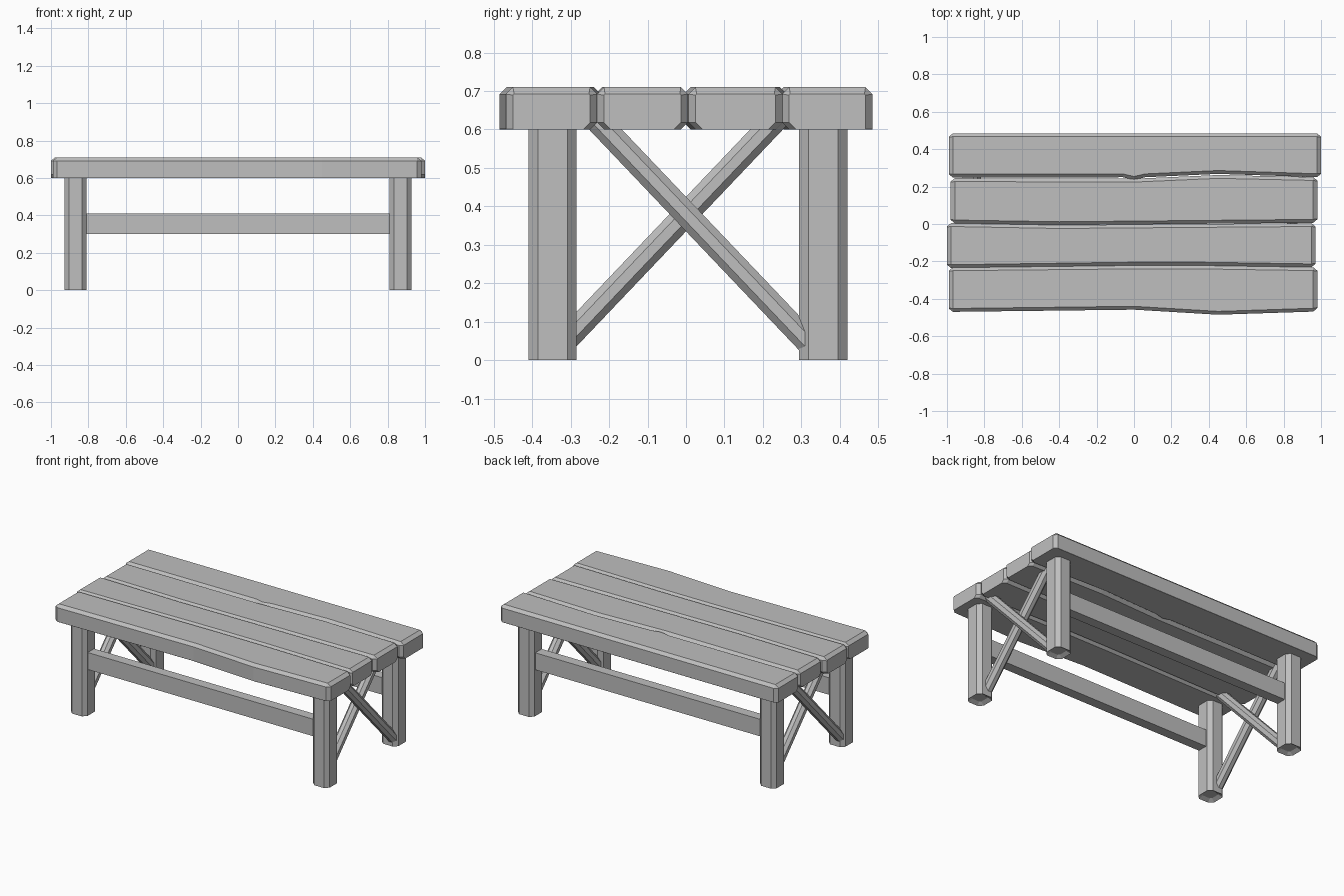
import bpy, bmesh, math
from mathutils import Matrix, Vector

cube = bpy.data.objects.get("Cube")
if cube:
    bpy.data.objects.remove(cube, do_unlink=True)

GREY = (0.52, 0.52, 0.52, 1)
mat = bpy.data.materials.new("plain_grey")
mat.use_nodes = True
mat.diffuse_color = GREY
mat.node_tree.nodes["Principled BSDF"].inputs["Base Color"].default_value = GREY


def finish(name, bm):
    bmesh.ops.recalc_face_normals(bm, faces=bm.faces)
    mesh = bpy.data.meshes.new(name)
    bm.to_mesh(mesh)
    bm.free()
    mesh.materials.append(mat)
    obj = bpy.data.objects.new(name, mesh)
    bpy.context.collection.objects.link(obj)
    return obj


def loft(bm, rings):
    """Skin a list of equal-length point rings and cap both ends."""
    loops = [[bm.verts.new(p) for p in ring] for ring in rings]
    n = len(loops[0])
    for a, b in zip(loops, loops[1:]):
        for i in range(n):
            j = (i + 1) % n
            bm.faces.new((a[i], a[j], b[j], b[i]))
    return bm.faces.new(loops[0]), bm.faces.new(loops[-1])


def octagon(w, d, c):
    """Rectangle of w by d with its corners cut by c."""
    w, d = w / 2, d / 2
    return [(w, c - d), (w, d - c), (w - c, d), (c - w, d),
            (-w, d - c), (-w, c - d), (c - w, -d), (w - c, -d)]


def value_at(points, x):
    """Linear interpolation along (x, y) points."""
    for (xa, ya), (xb, yb) in zip(points, points[1:]):
        if x <= xb:
            return ya + (yb - ya) * max(0, (x - xa) / (xb - xa))
    return points[-1][1]


# Tabletop planks with worn, slightly wavy edges
BOTTOM, TOP, CUT = 0.60, 0.71, 0.018


def plank(name, x0, x1, front, back, cut_front, cut_back):
    bends = {p[0] for p in front + back if x0 + 0.1 < p[0] < x1 - 0.1}
    xs = [x0, x0 + 0.022] + sorted(bends) + [x1 - 0.022, x1]
    rings = []
    for x in xs:
        end = CUT if x in (x0, x1) else 0
        y0, y1 = value_at(front, x) + end, value_at(back, x) - end
        top, low = TOP - end, BOTTOM
        c = 0.003 if end else CUT
        f, b = max(cut_front, 0.001), max(cut_back, 0.001)
        rings.append([(x, y0, low + f), (x, y0, top - c), (x, y0 + c, top),
                      (x, y1 - c, top), (x, y1, top - c), (x, y1, low + b),
                      (x, y1 - b, low), (x, y0 + f, low)])
    bm = bmesh.new()
    loft(bm, rings)
    return finish(name, bm)


plank("front_plank", -0.99, 0.98,
      [(-1, -0.47), (0, -0.458), (0.45, -0.485), (1, -0.467)],
      [(-1, -0.232), (0, -0.222), (0.35, -0.222), (1, -0.232)], 0, CUT)
plank("front_middle_plank", -1.0, 0.97,
      [(-1, -0.236), (0, -0.222), (0.35, -0.222), (1, -0.232)],
      [(-1, 0.005), (-0.4, -0.006), (1, 0.005)], CUT, CUT)
plank("back_middle_plank", -0.98, 0.98,
      [(-1, 0.004), (-0.4, -0.006), (1, 0.007)],
      [(-1, 0.245), (0, 0.242), (0.45, 0.262), (1, 0.25)], CUT, CUT)
plank("back_plank", -0.99, 1.0,
      [(-1, 0.248), (-0.06, 0.25), (0, 0.236), (0.06, 0.25), (0.45, 0.268), (1, 0.25)],
      [(-1, 0.485), (1, 0.485)], CUT, 0)

# Chamfered legs with hollowed feet
LEG_X = 0.868
for side, x in (("left", LEG_X), ("right", -LEG_X)):
    for place, y in (("front", -0.347), ("back", 0.357)):
        bm = bmesh.new()
        shape = octagon(0.118, 0.125, 0.024)
        foot, _ = loft(bm, [[(x + px, y + py, z) for px, py in shape]
                            for z in (0, BOTTOM + 0.005)])
        bmesh.ops.recalc_face_normals(bm, faces=bm.faces)
        bmesh.ops.inset_region(bm, faces=[foot], thickness=0.026, depth=-0.015)
        finish(f"{place}_{side}_leg", bm)

# Long rails between the legs
for place, y in (("front", -0.35), ("back", 0.355)):
    bm = bmesh.new()
    bmesh.ops.create_cube(bm, size=1, matrix=Matrix.Translation((0, y, 0.355))
                          @ Matrix.Diagonal((1.66, 0.065, 0.11, 1)))
    finish(f"{place}_rail", bm)


# Crossed braces at each end, the second end turned half round
def brace(name, x, slope, turn):
    start, end = Vector((x, 0.33 * slope, 0.033)), Vector((x, -0.24 * slope, 0.632))
    along = (end - start).normalized()
    across = along.cross(Vector((1, 0, 0)))
    bm = bmesh.new()
    loft(bm, [[p + Vector((px, 0, 0)) + across * py for px, py in octagon(0.06, 0.062, 0.018)]
              for p in (start, end)])
    bm.transform(Matrix.Rotation(turn, 4, "Z"))
    finish(name, bm)


for side, turn in (("left", 0), ("right", math.pi)):
    brace(f"{side}_outer_brace", LEG_X + 0.02, 1, turn)
    brace(f"{side}_inner_brace", LEG_X - 0.02, -1, turn)
